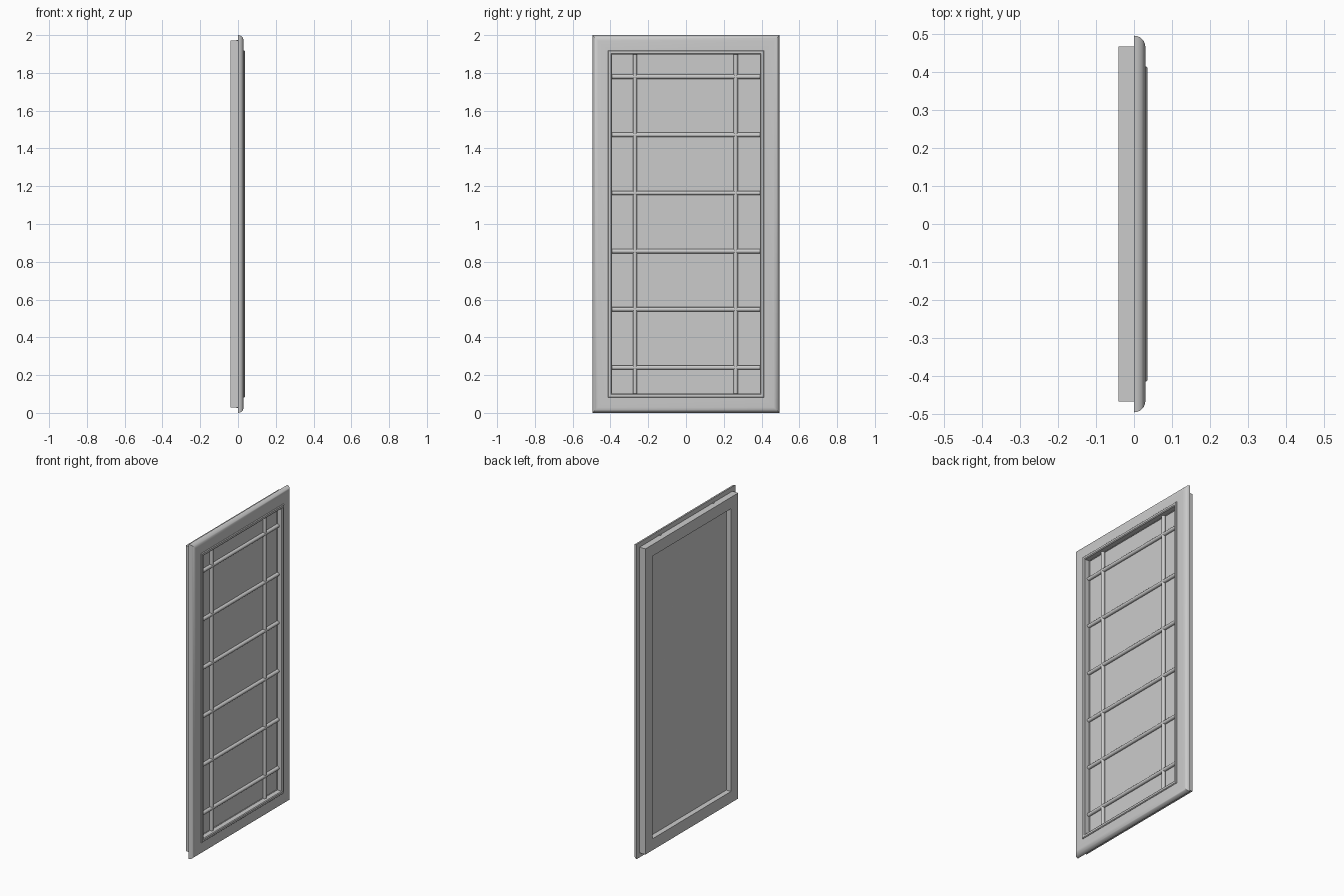
import bpy, bmesh, math
from mathutils import Vector

cube = bpy.data.objects.get("Cube")
if cube:
    bpy.data.objects.remove(cube, do_unlink=True)

grey = bpy.data.materials.new("light grey")
grey.use_nodes = True
grey.diffuse_color = (0.6, 0.6, 0.6, 1)
grey.node_tree.nodes["Principled BSDF"].inputs["Base Color"].default_value = (0.6, 0.6, 0.6, 1)

HALF_W, HEIGHT = 0.495, 2.0


def finish(name, bm, smooth=True):
    bmesh.ops.recalc_face_normals(bm, faces=bm.faces)
    mesh = bpy.data.meshes.new(name)
    bm.to_mesh(mesh)
    bm.free()
    mesh.materials.append(grey)
    obj = bpy.data.objects.new(name, mesh)
    bpy.context.collection.objects.link(obj)
    if smooth:
        bpy.ops.object.select_all(action='DESELECT')
        obj.select_set(True)
        bpy.context.view_layer.objects.active = obj
        bpy.ops.object.shade_smooth_by_angle(angle=math.radians(35))
    return obj


def mitred_frame(name, profile):
    """Run a closed (inset, depth) profile round the window rectangle."""
    bm = bmesh.new()
    rings = []
    for inset, x in profile:
        w, lo, hi = HALF_W - inset, inset, HEIGHT - inset
        rings.append([bm.verts.new((x, y, z))
                      for y, z in ((-w, lo), (w, lo), (w, hi), (-w, hi))])
    for i, ring in enumerate(rings):
        nxt = rings[(i + 1) % len(rings)]
        for j in range(4):
            k = (j + 1) % 4
            bm.faces.new((ring[j], ring[k], nxt[k], nxt[j]))
    return finish(name, bm)


def bar(name, start, end, radius=0.0115):
    """Rounded glazing bar between two points."""
    a, b = Vector(start), Vector(end)
    bm = bmesh.new()
    bmesh.ops.create_cone(bm, cap_ends=True, segments=12, radius1=radius,
                          radius2=radius, depth=(b - a).length)
    turn = (b - a).to_track_quat('Z', 'Y')
    for v in bm.verts:
        v.co = turn @ v.co + (a + b) / 2
    return finish(name, bm)


# Front casing with a rounded outer edge
steps = 6
R = 0.03
casing = [(R * (1 - math.cos(t)), R * math.sin(t))
          for t in (math.pi / 2 * i / steps for i in range(steps + 1))]
casing += [(0.1, R), (0.1, 0)]
mitred_frame("front_casing", casing)

# Raised bead round the opening
mitred_frame("inner_bead", [(0.081, 0.025), (0.081, 0.032), (0.085, 0.036),
                            (0.097, 0.036), (0.102, 0.032), (0.102, 0.025)])

# Rear jamb set into the wall
mitred_frame("rear_jamb", [(0.029, 0), (0.029, -0.041), (0.102, -0.041), (0.102, 0)])

# Glass pane
bm = bmesh.new()
bmesh.ops.create_cube(bm, size=1)
for v in bm.verts:
    v.co = (v.co.x * 0.004 - 0.006, v.co.y * 0.8, v.co.z * 1.81 + 1)
finish("glass_pane", bm, smooth=False)

# Glazing bars
BAR_X = 0.003
for side, y in (("left", 0.263), ("right", -0.27)):
    bar("vertical_bar_" + side, (BAR_X, y, 0.027), (BAR_X, y, 1.974))
for i in range(6):
    z = 0.24 + i * 0.308
    bar("horizontal_bar_%d" % (i + 1), (BAR_X, -0.396, z), (BAR_X, 0.396, z))
